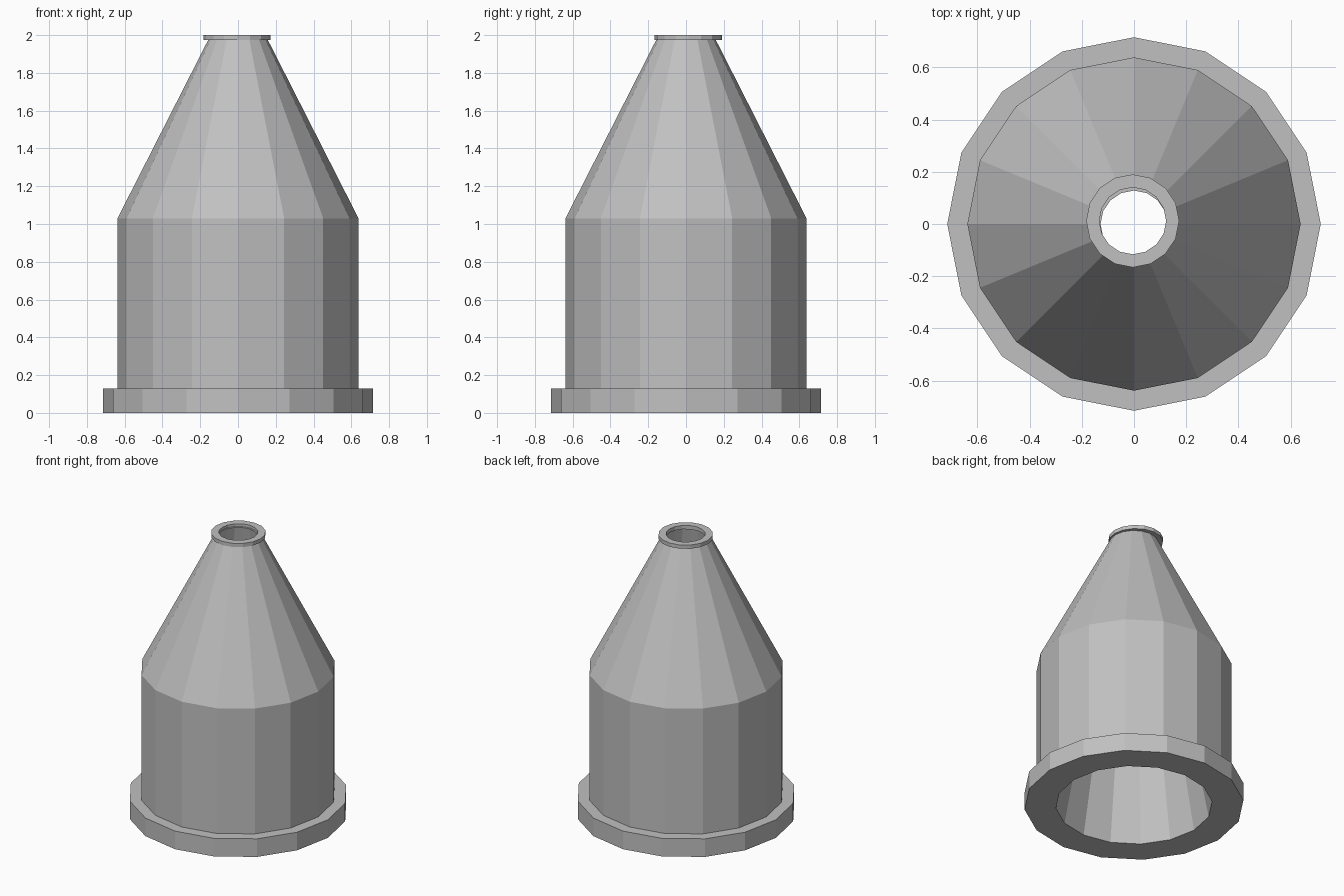
import bpy, bmesh, math

cube = bpy.data.objects.get("Cube")
if cube:
    bpy.data.objects.remove(cube)

grey = bpy.data.materials.new("light_grey")
grey.use_nodes = True
colour = (0.53, 0.53, 0.53, 1)
grey.diffuse_color = colour
grey.node_tree.nodes["Principled BSDF"].inputs["Base Color"].default_value = colour


def lathe(name, profile, sides=16, centre=(0, 0)):
    """Revolve a closed (radius, height) profile into a hollow faceted part."""
    bm = bmesh.new()
    rings = []
    for r, z in profile:
        angles = [math.tau * i / sides for i in range(sides)]
        rings.append([bm.verts.new((centre[0] + r * math.cos(a),
                                    centre[1] + r * math.sin(a), z)) for a in angles])
    for k, low in enumerate(rings):
        high = rings[(k + 1) % len(rings)]
        for i in range(sides):
            j = (i + 1) % sides
            bm.faces.new((low[i], low[j], high[j], high[i]))
    bmesh.ops.recalc_face_normals(bm, faces=bm.faces)
    mesh = bpy.data.meshes.new(name)
    bm.to_mesh(mesh)
    bm.free()
    mesh.materials.append(grey)
    obj = bpy.data.objects.new(name, mesh)
    bpy.context.collection.objects.link(obj)
    return obj


# Hollow body: straight barrel, tapering shoulder, conical bore and base flange
lathe("nozzle_body", [(0.715, 0), (0.715, 0.13), (0.638, 0.13), (0.638, 1.03),
                      (0.155, 1.98), (0.128, 1.98), (0.51, 0)])

# Thin lip around the outlet, slightly off the main axis
lathe("outlet_lip", [(0.178, 1.973), (0.178, 2), (0.128, 2), (0.128, 1.973)],
      centre=(-0.005, 0.012))
